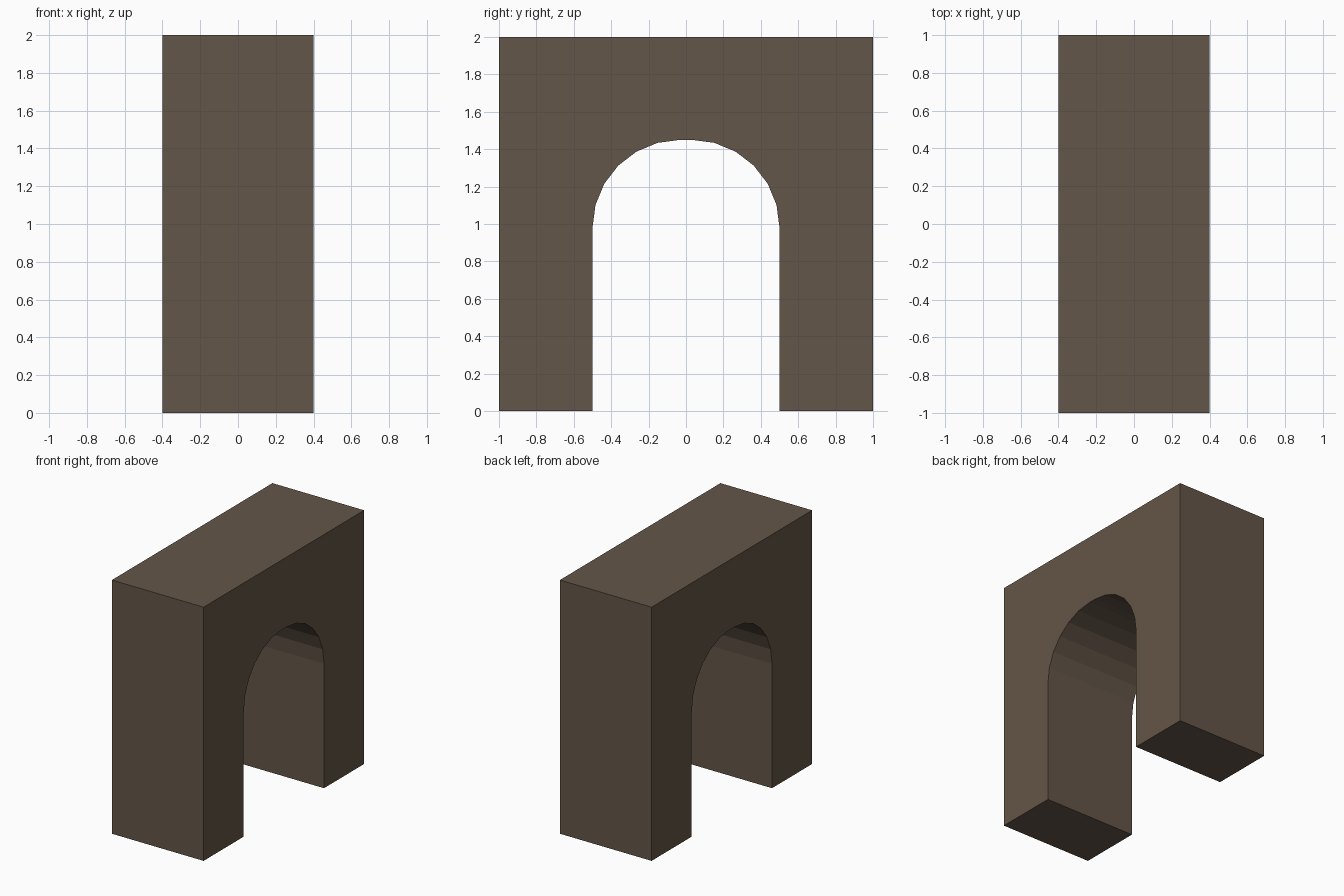
import bpy, bmesh, math

if "Cube" in bpy.data.objects:
    bpy.data.objects.remove(bpy.data.objects["Cube"])

HALF_DEPTH, HALF_WIDTH, HEIGHT = 0.4, 1.0, 2.0
OPEN_HALF, OPEN_TOP, RADIUS, SEGMENTS = 0.5, 1.45, 0.47, 6

# Stone colour
stone = bpy.data.materials.new("brown stone")
stone.diffuse_color = (0.127, 0.093, 0.065, 1)
stone.use_nodes = True
stone.node_tree.nodes["Principled BSDF"].inputs["Base Color"].default_value = stone.diffuse_color

# Opening: two quarter rounds joined by a short flat crown
cy, cz = OPEN_HALF - RADIUS, OPEN_TOP - RADIUS
right = []
for i in range(SEGMENTS + 1):
    a = math.pi / 2 * i / SEGMENTS
    right.append((cy + RADIUS * math.cos(a), cz + RADIUS * math.sin(a)))
left = [(-y, z) for y, z in reversed(right)]
profile = ([(HALF_WIDTH, 0), (HALF_WIDTH, HEIGHT), (-HALF_WIDTH, HEIGHT), (-HALF_WIDTH, 0),
            (-OPEN_HALF, 0)] + left[::-1][::-1][::-1] + right[::-1] + [(OPEN_HALF, 0)])

# Arch block: extrude the profile along x
bm = bmesh.new()
face = bm.faces.new([bm.verts.new((-HALF_DEPTH, y, z)) for y, z in profile])
extruded = bmesh.ops.extrude_face_region(bm, geom=[face])
moved = [v for v in extruded["geom"] if isinstance(v, bmesh.types.BMVert)]
bmesh.ops.translate(bm, verts=moved, vec=(2 * HALF_DEPTH, 0, 0))
bmesh.ops.recalc_face_normals(bm, faces=bm.faces)

mesh = bpy.data.meshes.new("archway")
bm.to_mesh(mesh)
bm.free()
mesh.materials.append(stone)
bpy.context.collection.objects.link(bpy.data.objects.new("archway", mesh))
